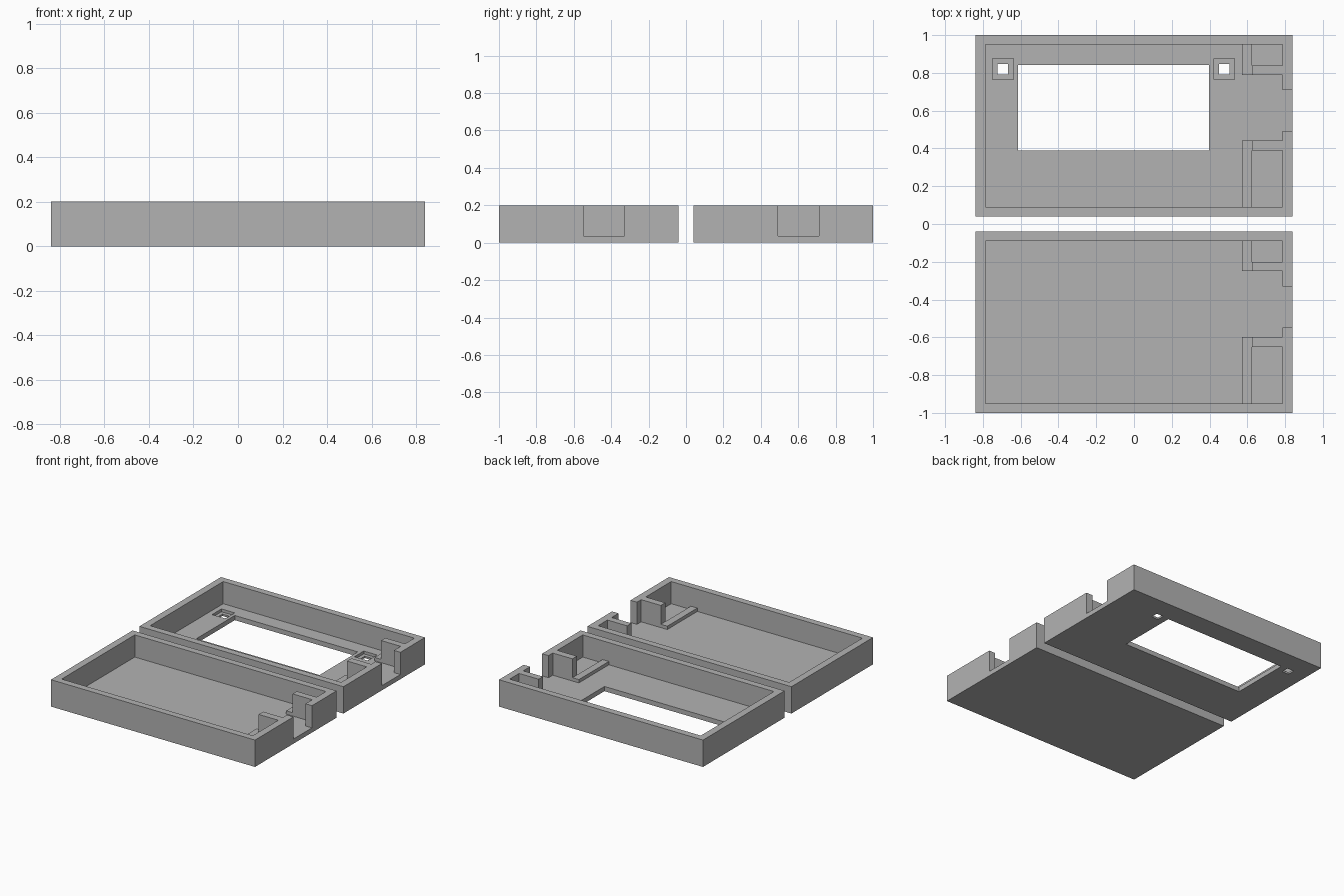
import bpy, bmesh

cube = bpy.data.objects.get("Cube")
if cube:
    bpy.data.objects.remove(cube, do_unlink=True)

GREY = (0.45, 0.45, 0.45, 1)
plastic = bpy.data.materials.new("grey plastic")
plastic.use_nodes = True
plastic.diffuse_color = GREY
plastic.node_tree.nodes["Principled BSDF"].inputs["Base Color"].default_value = GREY

HX, HY, H = 0.84, 0.48, 0.2      # half length, half depth, height of a tray
IX, IY = 0.787, 0.43             # inner half sizes
FLOOR = 0.035


def prism(name, outline, z0, z1, y=0):
    """Upright solid with the given outline."""
    bm = bmesh.new()
    base = bm.faces.new([bm.verts.new((px, py + y, z0)) for px, py in outline])
    top = bmesh.ops.extrude_face_region(bm, geom=[base])["geom"]
    bmesh.ops.translate(bm, vec=(0, 0, z1 - z0),
                        verts=[v for v in top if isinstance(v, bmesh.types.BMVert)])
    bmesh.ops.recalc_face_normals(bm, faces=bm.faces)
    mesh = bpy.data.meshes.new(name)
    bm.to_mesh(mesh)
    bm.free()
    mesh.materials.append(plastic)
    ob = bpy.data.objects.new(name, mesh)
    bpy.context.collection.objects.link(ob)
    return ob


def rect(x0, x1, y0, y1):
    return [(x0, y0), (x1, y0), (x1, y1), (x0, y1)]


def cut(target, cutter):
    """Subtract the cutter from the target and remove it."""
    mod = target.modifiers.new("cut", 'BOOLEAN')
    mod.operation, mod.solver, mod.object = 'DIFFERENCE', 'EXACT', cutter
    bpy.context.view_layer.objects.active = target
    bpy.ops.object.modifier_apply(modifier=mod.name)
    bpy.data.objects.remove(cutter, do_unlink=True)


# Cavity outline: leaves the end-wall slot open and the guide plates standing
BAR0, BAR1 = 0.572, 0.625
cavity = [(-IX, -IY), (IX, -IY), (IX, -0.13), (BAR1, -0.13), (BAR1, -0.077),
          (IX, -0.077), (IX, -0.027), (HX + 0.1, -0.027), (HX + 0.1, 0.19),
          (IX, 0.19), (IX, 0.27), (BAR1, 0.27), (BAR1, 0.32), (IX, 0.32),
          (IX, IY), (-IX, IY)]


def tray(name, y):
    body = prism(name, rect(-HX, HX, -HY, HY), 0, H, y)
    cut(body, prism("cavity_cutter", cavity, FLOOR, H + 0.1, y))
    # Low floor bars running from the side walls to the guide plates
    prism(name + "_long_bar", rect(BAR0, BAR1, -IY - 0.01, -0.077), 0.025, 0.06, y)
    prism(name + "_short_bar", rect(BAR0, BAR1, 0.27, IY + 0.01), 0.025, 0.06, y)
    return body


tray("base_tray", -0.52)
lid = tray("lid_tray", 0.52)

# Screen window in the lid
cut(lid, prism("window_cutter", rect(-0.615, 0.398, 0.39, 0.841), -0.1, 0.1))

# Square recesses with through holes
for x in (-0.694, 0.478):
    for r, z in ((0.055, 0.014), (0.028, -0.1)):
        cut(lid, prism("hole_cutter", rect(x - r, x + r, 0.82 - r, 0.82 + r), z, 0.1))
